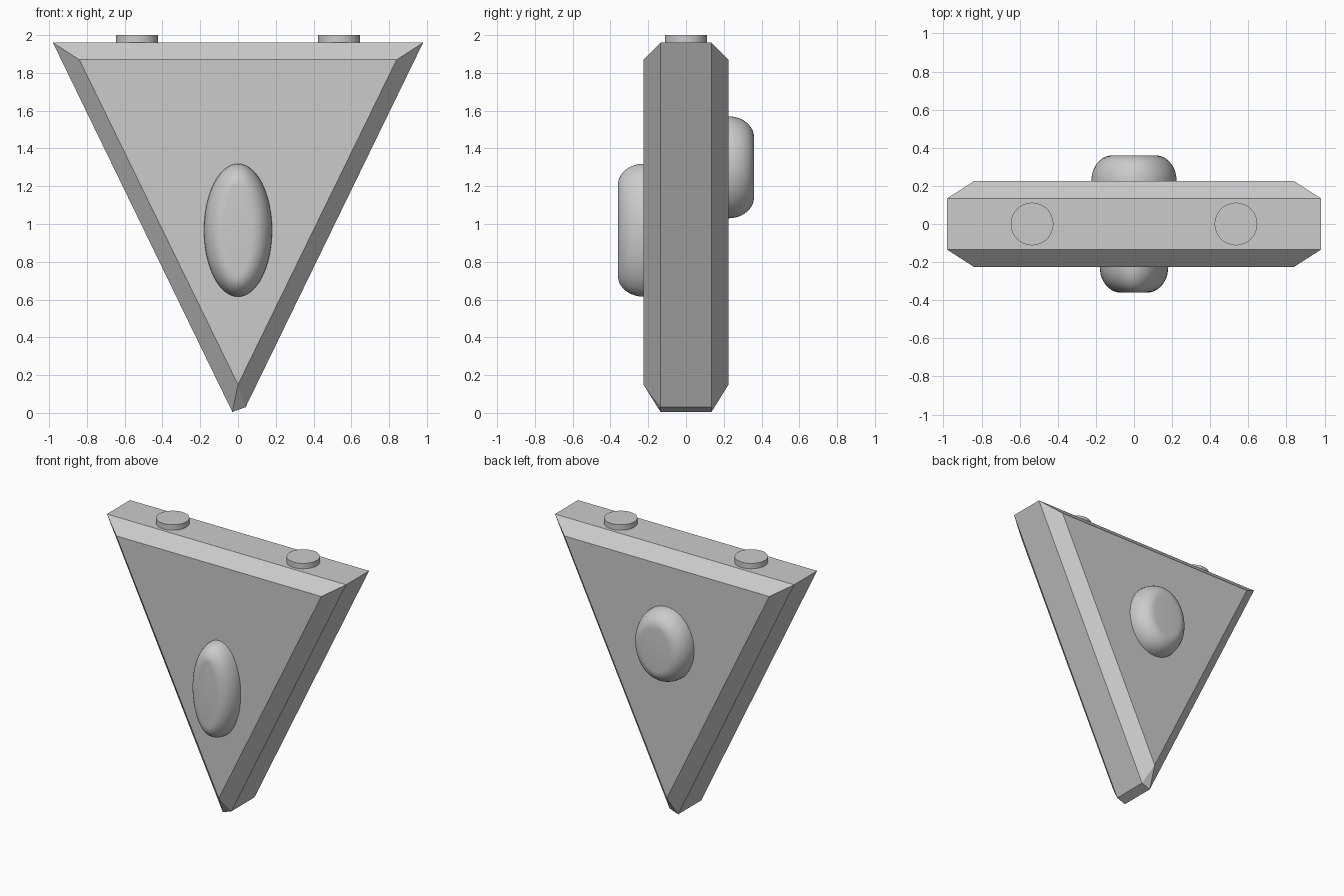
import bpy, bmesh
from math import sin, cos, pi, radians

if "Cube" in bpy.data.objects:
    bpy.data.objects.remove(bpy.data.objects["Cube"])


def make_object(name, bm, smooth=False):
    bmesh.ops.recalc_face_normals(bm, faces=bm.faces)
    mesh = bpy.data.meshes.new(name)
    bm.to_mesh(mesh)
    bm.free()
    obj = bpy.data.objects.new(name, mesh)
    bpy.context.collection.objects.link(obj)
    if smooth:
        bpy.ops.object.select_all(action='DESELECT')
        obj.select_set(True)
        bpy.context.view_layer.objects.active = obj
        bpy.ops.object.shade_smooth_by_angle(angle=radians(35))
    return obj


# Triangular body: outer band with bevelled front and back faces
rim = [(-0.98, 1.96), (0.98, 1.96), (0.04, 0.03), (-0.03, 0.005)]
face = [(-0.84, 1.87), (0.84, 1.87), (0.0, 0.15)]
bm = bmesh.new()
sides = []
for s in (-1, 1):
    r = [bm.verts.new((x, s * 0.135, z)) for x, z in rim]
    f = [bm.verts.new((x, s * 0.225, z)) for x, z in face]
    bm.faces.new(f)
    bm.faces.new((r[0], r[1], f[1], f[0]))
    bm.faces.new((r[1], r[2], f[2], f[1]))
    bm.faces.new((r[2], r[3], f[2]))
    bm.faces.new((r[3], r[0], f[0], f[2]))
    sides.append(r)
for i in range(4):
    j = (i + 1) % 4
    bm.faces.new((sides[0][i], sides[0][j], sides[1][j], sides[1][i]))
make_object("triangular_body", bm)


# Oval bosses with rounded edges and a flat outer face
def boss(name, side, z, a, b, inset=0.11, depth=0.135, n=64, steps=10):
    bm = bmesh.new()
    rings = []
    for k in range(steps + 1):
        t = k / steps * pi / 2
        d = inset * (1 - cos(t))
        y = side * (0.224 + (depth + 0.001) * sin(t))
        rings.append([bm.verts.new(((a - d) * cos(2 * pi * i / n), y,
                                    z + (b - d) * sin(2 * pi * i / n)))
                      for i in range(n)])
    for lo, hi in zip(rings, rings[1:]):
        for i in range(n):
            j = (i + 1) % n
            bm.faces.new((lo[i], lo[j], hi[j], hi[i]))
    bm.faces.new(rings[0])
    bm.faces.new(rings[-1])
    return make_object(name, bm, True)


boss("front_oval_boss", -1, 0.967, 0.18, 0.352)
boss("back_oval_boss", 1, 1.30, 0.224, 0.27)

# Short round pegs on the top edge
for label, x in (("left", -0.535), ("right", 0.535)):
    bpy.ops.mesh.primitive_cylinder_add(vertices=48, radius=0.112, depth=0.05,
                                        location=(x, 0, 1.975))
    bpy.context.object.name = label + "_top_peg"
    bpy.ops.object.shade_smooth_by_angle(angle=radians(35))
